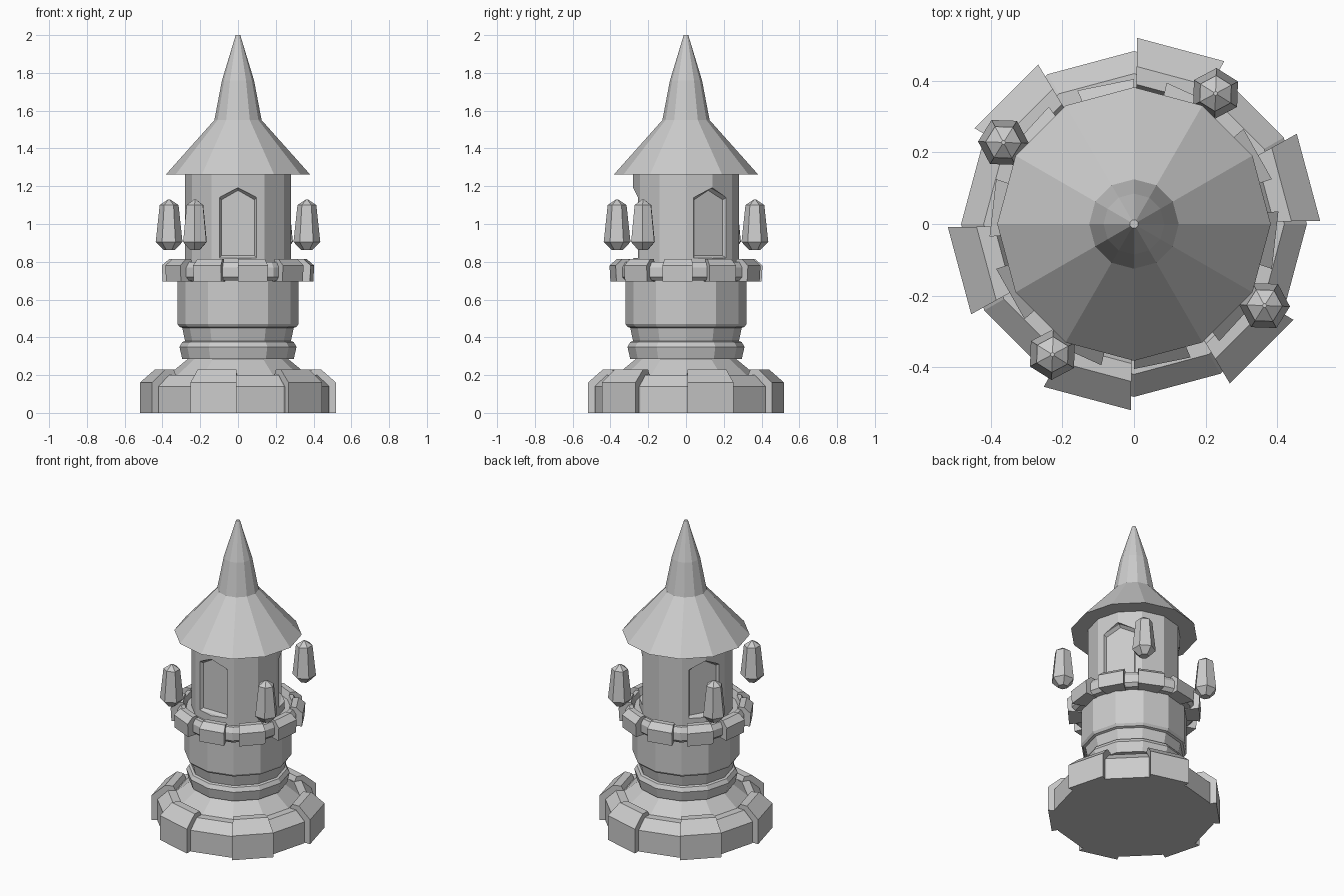
import bpy
import bmesh
from math import sin, cos, radians
from mathutils import Matrix

cube = bpy.data.objects.get("Cube")
if cube:
    bpy.data.objects.remove(cube, do_unlink=True)

stone = bpy.data.materials.new("grey_stone")
stone.use_nodes = True
grey = (0.6, 0.6, 0.6, 1)
stone.diffuse_color = grey
stone.node_tree.nodes["Principled BSDF"].inputs["Base Color"].default_value = grey


def finish(name, bm):
    bmesh.ops.recalc_face_normals(bm, faces=bm.faces)
    mesh = bpy.data.meshes.new(name)
    bm.to_mesh(mesh)
    bm.free()
    mesh.materials.append(stone)
    obj = bpy.data.objects.new(name, mesh)
    bpy.context.collection.objects.link(obj)
    return obj


def polar(r, degrees, z):
    return (r * cos(radians(degrees)), r * sin(radians(degrees)), z)


def loft(bm, rings):
    """Skin closed rings of points and cap both ends."""
    rings = [[bm.verts.new(p) for p in ring] for ring in rings]
    n = len(rings[0])
    for a, b in zip(rings, rings[1:]):
        for i in range(n):
            j = (i + 1) % n
            bm.faces.new((a[i], a[j], b[j], b[i]))
    bm.faces.new(rings[0][::-1])
    bm.faces.new(rings[-1])


def lathe(name, profile, sides=12):
    bm = bmesh.new()
    loft(bm, [[polar(r, 360 * i / sides, z) for i in range(sides)]
              for r, z in profile])
    return finish(name, bm)


def blocks(name, section, count, start, width):
    """Ring of straight blocks sharing one (radius, height) section."""
    bm = bmesh.new()
    for k in range(count):
        a = start + k * 360 / count
        loft(bm, [[polar(r, t, z) for r, z in section] for t in (a, a + width)])
    return finish(name, bm)


# Stepped foot and its six raised blocks
lathe("foot", [(0.483, 0), (0.483, 0.14), (0.42, 0.2), (0.37, 0.2),
               (0.26, 0.29)])
blocks("foot_blocks", [(0.35, 0), (0.52, 0), (0.52, 0.16), (0.44, 0.23),
                       (0.39, 0.23), (0.37, 0.19)], 6, 1, 28)

# Lower shaft with moulded bands
lathe("lower_shaft", [(0.295, 0.285), (0.31, 0.35), (0.295, 0.375),
                      (0.28, 0.38), (0.295, 0.45), (0.31, 0.455),
                      (0.32, 0.47), (0.32, 0.71)])

# Gallery and its ten parapet blocks
lathe("gallery", [(0.355, 0.7), (0.375, 0.72), (0.375, 0.77), (0.355, 0.8),
                  (0.33, 0.8), (0.32, 0.77)])
blocks("parapet_blocks", [(0.31, 0.695), (0.4, 0.695), (0.405, 0.78),
                          (0.365, 0.815), (0.33, 0.815), (0.31, 0.76)],
       10, 270, 23)

# Upper shaft with three recessed pointed windows
shaft = lathe("upper_shaft", [(0.28, 0.76), (0.28, 1.265)])


def window_outline(r, inset):
    w = 0.1 - inset
    return [(r, -w, 0.82 + inset), (r, w, 0.82 + inset), (r, w, 1.14 - inset),
            (r, 0, 1.19 - inset), (r, -w, 1.14 - inset)]


cutter_bm = bmesh.new()
for angle in (30, 150, 270):
    one = bmesh.new()
    loft(one, [window_outline(0.236, 0.012), window_outline(0.255, 0),
               window_outline(0.31, -0.003)])
    one.transform(Matrix.Rotation(radians(angle), 4, "Z"))
    temp = bpy.data.meshes.new("window_part")
    one.to_mesh(temp)
    one.free()
    cutter_bm.from_mesh(temp)
    bpy.data.meshes.remove(temp)
cutter = finish("window_cutter", cutter_bm)
cutter.hide_render = True
cut = shaft.modifiers.new("windows", "BOOLEAN")
cut.operation = "DIFFERENCE"
cut.solver = "EXACT"
cut.object = cutter
bpy.context.view_layer.objects.active = shaft
bpy.ops.object.modifier_apply(modifier=cut.name)
bpy.data.objects.remove(cutter, do_unlink=True)

# Flared roof and spire
lathe("roof", [(0.27, 1.262), (0.382, 1.262), (0.125, 1.55), (0.085, 1.76),
               (0.012, 2.0)])

# Four floating crystals
for k in range(4):
    x, y, _ = polar(0.43, 58 + 90 * k, 0)
    bm = bmesh.new()
    loft(bm, [[(x + dx, y + dy, z) for dx, dy, _ in
               (polar(r, 60 * i + 28 + 90 * k, 0) for i in range(6))]
              for r, z in ((0.03, 0.863), (0.071, 0.905), (0.05, 1.1),
                           (0.006, 1.13))])
    finish("crystal_%d" % (k + 1), bm)
